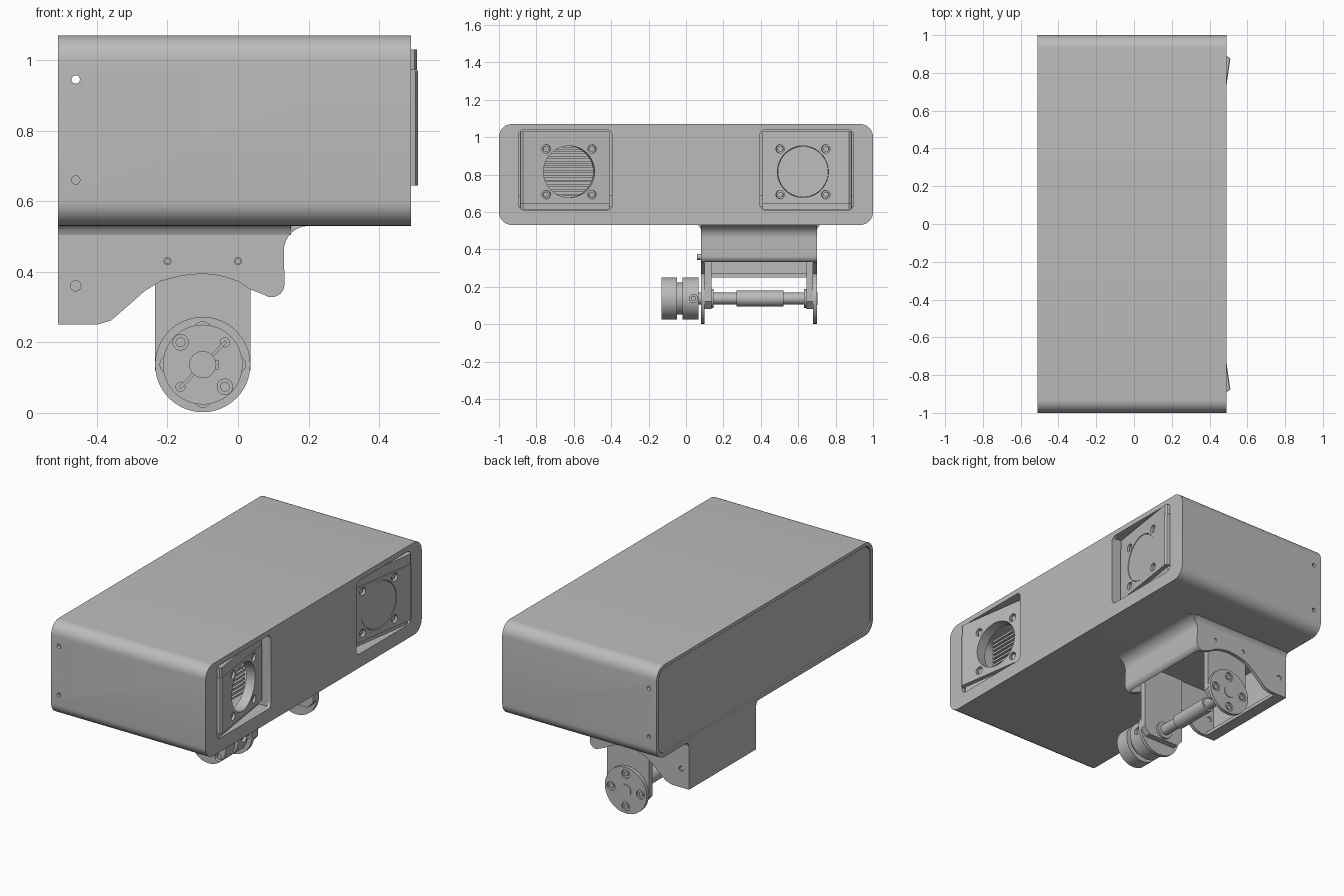
import bpy, bmesh, math
from mathutils import Vector

cube = bpy.data.objects.get("Cube")
if cube:
    bpy.data.objects.remove(cube, do_unlink=True)

GREY = bpy.data.materials.new("plain_grey")
GREY.use_nodes = True
GREY.diffuse_color = (0.5, 0.5, 0.5, 1)
GREY.node_tree.nodes["Principled BSDF"].inputs["Base Color"].default_value = (0.5, 0.5, 0.5, 1)


def finish(name, bm):
    bmesh.ops.recalc_face_normals(bm, faces=bm.faces)
    mesh = bpy.data.meshes.new(name)
    bm.to_mesh(mesh)
    bm.free()
    mesh.materials.append(GREY)
    ob = bpy.data.objects.new(name, mesh)
    bpy.context.collection.objects.link(ob)
    return ob


def prism(name, pts, axis, lo, hi):
    """Extrude a 2D outline along an axis."""
    place = {"x": lambda u, v: (lo, u, v), "y": lambda u, v: (u, lo, v), "z": lambda u, v: (u, v, lo)}[axis]
    step = {"x": (hi - lo, 0, 0), "y": (0, hi - lo, 0), "z": (0, 0, hi - lo)}[axis]
    bm = bmesh.new()
    face = bm.faces.new([bm.verts.new(place(*p)) for p in pts])
    out = bmesh.ops.extrude_face_region(bm, geom=[face], use_keep_orig=True)
    moved = [g for g in out["geom"] if isinstance(g, bmesh.types.BMVert)]
    bmesh.ops.translate(bm, verts=moved, vec=step)
    return finish(name, bm)


def box(name, x0, x1, y0, y1, z0, z1):
    return prism(name, [(x0, y0), (x1, y0), (x1, y1), (x0, y1)], "z", z0, z1)


def cyl(name, start, axis, r, length, n=40):
    axis = Vector(axis).normalized()
    bm = bmesh.new()
    bmesh.ops.create_cone(bm, cap_ends=True, segments=n, radius1=r, radius2=r, depth=length)
    bm.transform(axis.to_track_quat("Z", "Y").to_matrix().to_4x4())
    bmesh.ops.translate(bm, verts=bm.verts, vec=Vector(start) + axis * length / 2)
    return finish(name, bm)


def arc(cx, cy, r, a0, a1, n=8):
    return [(cx + r * math.cos(math.radians(a0 + (a1 - a0) * i / n)),
             cy + r * math.sin(math.radians(a0 + (a1 - a0) * i / n))) for i in range(n + 1)]


def rrect(u0, v0, u1, v1, r):
    return (arc(u1 - r, v1 - r, r, 0, 90) + arc(u0 + r, v1 - r, r, 90, 180)
            + arc(u0 + r, v0 + r, r, 180, 270) + arc(u1 - r, v0 + r, r, 270, 360))


def cut(ob, *cutters):
    for c in cutters:
        mod = ob.modifiers.new("cut", "BOOLEAN")
        mod.operation, mod.solver, mod.object = "DIFFERENCE", "EXACT", c
        bpy.context.view_layer.objects.active = ob
        bpy.ops.object.modifier_apply(modifier=mod.name)
        bpy.data.objects.remove(c, do_unlink=True)


# Hollow housing, open at the rear, with two windows and side screw holes
housing = prism("housing", rrect(-1, .53, 1, 1.07, .07), "x", -.51, .49)
cut(housing, prism("cutter", rrect(-.98, .55, .98, 1.05, .055), "x", -.6, .47))
for s in (-1, 1):
    y0, y1 = sorted((s * .395, s * .895))
    cut(housing, prism("cutter", rrect(y0, .61, y1, 1.04, .03), "x", .4, .6))
for z in (.66, .945):
    cut(housing, cyl("cutter", (-.46, -1.1, z), (0, 1, 0), .012, 2.2, 16))
box("screw_rail", -.485, -.43, -.97, .97, .63, .69)
prism("rear_cover", rrect(-.976, .554, .976, 1.046, .052), "x", -.505, -.49)

# Hollow neck with an arched lower edge and a fillet into the housing
outline = [(-.51, .54), (-.51, .25), (-.40, .25), (-.36, .262), (-.31, .305), (-.265, .345),
           (-.22, .373), (-.16, .389), (-.1, .395), (-.05, .389), (0, .373), (.035, .35)]
outline += arc(.095, .365, .037, 235, 360) + arc(.2, .46, .07, 180, 90) + [(.2, .54)]
neck = prism("neck", outline, "y", .08, .70)
cut(neck, box("cutter", -.49, .11, .10, .68, .2, .529))
for x, z, r in ((-.46, .36, .015), (-.2, .43, .01), (0, .43, .01)):
    cut(neck, cyl("cutter", (x, 0, z), (0, 1, 0), r, .8, 16))
    for y in (.083, .685):
        cyl("neck_screw", (x, y, z), (0, 1, 0), r * .8, .012, 16)
cyl("neck_screw_head", (-.46, .06, .36), (0, 1, 0), .016, .03, 16)
for y, s in ((.08, -1), (.70, 1)):
    fillet = [(y - s * .005, .535), (y - s * .005, .505), (y, .505), (y + s * .005, .518),
              (y + s * .012, .526), (y + s * .025, .535)]
    prism("neck_fillet", fillet, "x", -.51, .15)
box("neck_flange", -.49, -.44, .10, .68, .25, .27)

# Toed-in camera modules, one open and one with a lens disc
SLOPE = .15


def surface(y):
    return .51 - SLOPE * (.87 - abs(y))


def module_slab(name, s, back, z0, z1):
    pts = [(.44, .885), (.49, .888), (.503, .884), (.51, .872), (surface(.41), .41), (.39, .41)]
    return prism(name, [(x - back, s * y) for x, y in pts], "z", z0, z1)


for s in (-1, 1):
    side = "right" if s < 0 else "left"
    face = module_slab(side + "_camera_face", s, 0, .645, .97)
    module_slab(side + "_camera_cap", s, .003, .972, 1.03)
    module_slab(side + "_camera_base", s, .025, .612, .645)
    normal = Vector((1, -s * SLOPE, 0)).normalized()
    mid = Vector((surface(.625), s * .625, .815))
    cut(face, cyl("cutter", mid - normal * .2, normal, .138, .4, 48))
    if s > 0:
        cyl("lens_disc", mid - normal * .03, normal, .136, .028, 48)
    for dy in (-.122, .122):
        for dz in (-.122, .122):
            p = Vector((surface(.625 + dy), s * (.625 + dy), .815 + dz))
            cut(face, cyl("cutter", p - normal * .02, normal, .023, .05, 20))
            cyl("camera_screw", p - normal * .03, normal, .015, .02, 16)
    for ya, yb in ((.38, .395), (.895, .905)):
        a, b = sorted((s * ya, s * yb))
        box("window_side", .38, .475, a, b, .6, 1.045)
    a, b = sorted((s * .38, s * .905))
    for z in (.6, 1.04):
        box("window_ledge", .38, .475, a, b, z, z + .01)
for i in range(11):
    z = .685 + i * .025
    box("cooling_fin", .30, .36, -.79, -.45, z, z + .012)

# Swivel arms and their end discs
CX, CZ = -.1, .137
for y in (.10, .645):
    arm = prism("swivel_arm", [(-.235, .51), (-.235, .12), (-.20, .08), (0, .08), (.035, .12), (.035, .51)],
                "y", y, y + .035)
for y, face_y in ((.08, .07), (.68, .69)):
    disc = cyl("swivel_disc", (CX, y, CZ), (0, 1, 0), .135, .02, 64)
    for k in range(4):
        a = k * math.pi / 2
        hole = (CX + .095 * math.cos(a), face_y, CZ + .095 * math.sin(a))
        cut(disc, cyl("cutter", hole, (0, 1, 0), .026, .02, 24))
        cyl("disc_screw", (hole[0], y + .004, hole[2]), (0, 1, 0), .014, .012, 6)
cyl("disc_boss", (CX, .69, CZ), (0, 1, 0), .035, .014)

# Cross shaft with a sleeve and collars
for name, y, r, length in (("shaft", .03, .031, .66), ("shaft_sleeve", .27, .042, .25),
                           ("shaft_collar", .13, .05, .018), ("shaft_collar", .632, .05, .018)):
    cyl(name, (CX, y, CZ), (0, 1, 0), r, length)

# Shaft coupling: two bored hubs around a narrower spider
coupling = [cyl("coupling_front_hub", (CX, -.13, CZ), (0, 1, 0), .113, .083, 64),
            cyl("coupling_spider", (CX, -.05, CZ), (0, 1, 0), .085, .035, 48),
            cyl("coupling_rear_hub", (CX, -.018, CZ), (0, 1, 0), .113, .085, 64)]
for hub in coupling:
    cut(hub, cyl("cutter", (CX, -.2, CZ), (0, 1, 0), .037, .23))
d = .063
slit = [(CX - d, CZ - d - .005), (CX + d + .005, CZ + d), (CX + d, CZ + d + .005), (CX - d - .005, CZ - d)]
cut(coupling[0], prism("cutter", slit, "y", -.2, -.09),
    box("cutter", CX + .03, CX + .045, -.2, -.06, CZ - .012, CZ + .012))
for sx in (-1, 1):
    for sz in (-1, 1):
        r = .013 if sx == sz else .022
        p = (CX + sx * d, -.15, CZ + sz * d)
        cut(coupling[0], cyl("cutter", p, (0, 1, 0), r, .05, 20))
        if sx != sz:
            cyl("coupling_screw", (p[0], -.12, p[2]), (0, 1, 0), .014, .03, 16)
    cut(coupling[2], cyl("cutter", (CX + sx * .08, .04, CZ), (sx, 0, 0), .022, .06, 20))
    cyl("clamp_screw", (CX + sx * .07, .04, CZ), (sx, 0, 0), .014, .03, 16)

# Smooth the round surfaces and keep the edges sharp
bpy.ops.object.select_all(action="DESELECT")
for ob in bpy.context.collection.objects:
    if ob.type == "MESH" and ob.data.materials and ob.data.materials[0] == GREY:
        ob.select_set(True)
        bpy.context.view_layer.objects.active = ob
bpy.ops.object.shade_smooth_by_angle(angle=math.radians(30))
